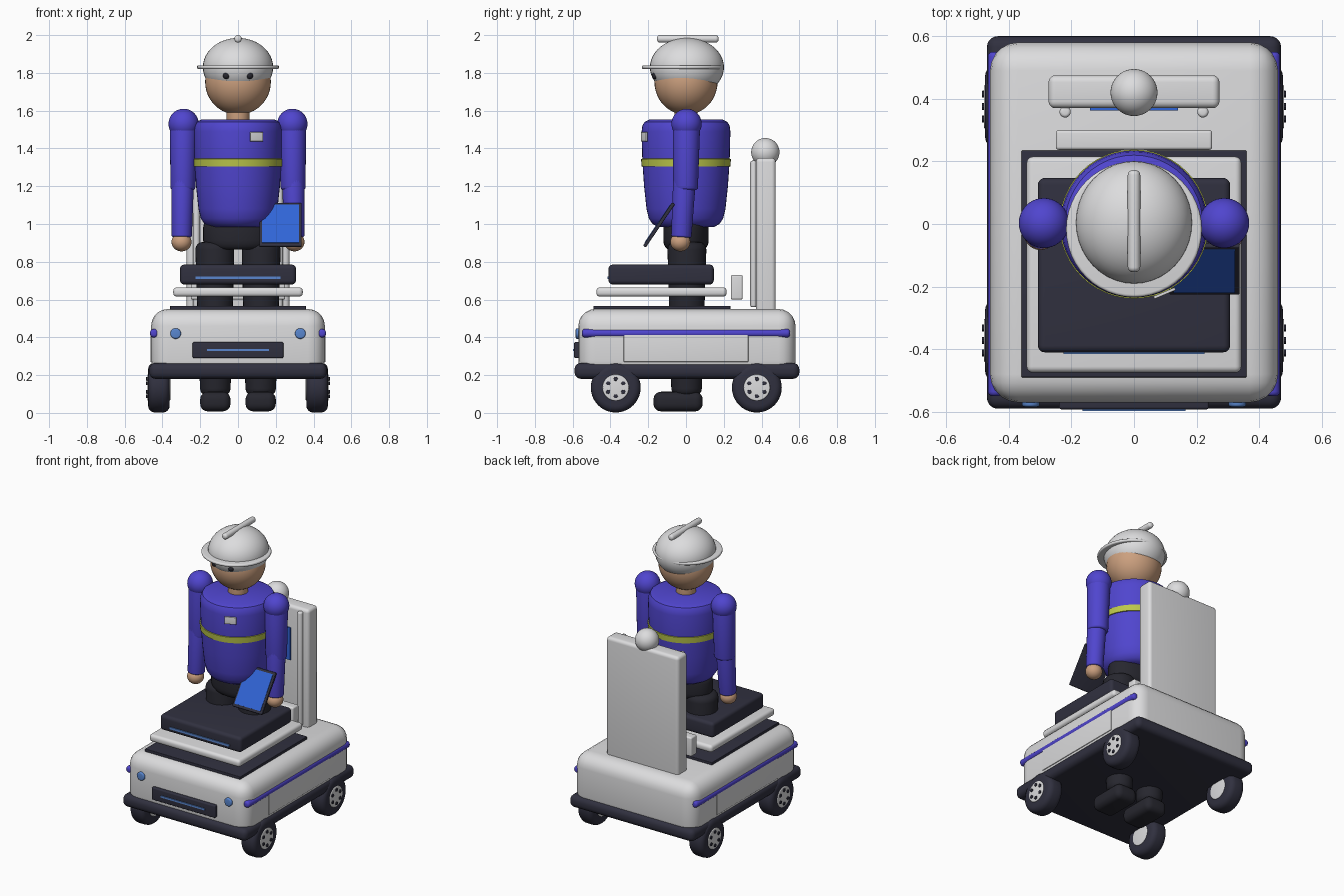
import bpy, bmesh, math
from mathutils import Matrix, Vector

cube = bpy.data.objects.get("Cube")
if cube:
    bpy.data.objects.remove(cube, do_unlink=True)


def material(name, rgb):
    m = bpy.data.materials.new(name)
    m.use_nodes = True
    m.diffuse_color = (*rgb, 1)
    m.node_tree.nodes["Principled BSDF"].inputs["Base Color"].default_value = (*rgb, 1)
    return m


WHITE = material("off white", (0.72, 0.72, 0.73))
DARK = material("dark slate", (0.03, 0.03, 0.05))
CLOTH = material("trouser black", (0.02, 0.02, 0.028))
PURPLE = material("violet blue", (0.08, 0.06, 0.62))
LIGHT = material("lamp blue", (0.10, 0.24, 0.62))
SCREEN = material("screen blue", (0.03, 0.13, 0.68))
SKIN = material("skin", (0.60, 0.35, 0.21))
YELLOW = material("safety yellow", (0.50, 0.57, 0.07))


def finish(name, bm, mat, matrix=Matrix()):
    """Turn a bmesh into a shaded object."""
    bmesh.ops.recalc_face_normals(bm, faces=bm.faces)
    bm.transform(matrix)
    me = bpy.data.meshes.new(name)
    bm.to_mesh(me)
    bm.free()
    me.materials.append(mat)
    me.polygons.foreach_set("use_smooth", [True] * len(me.polygons))
    me.set_sharp_from_angle(angle=math.radians(35))
    ob = bpy.data.objects.new(name, me)
    bpy.context.collection.objects.link(ob)
    return ob


def box(name, x, y, z, mat, bevel=0.0, matrix=Matrix()):
    """Box from (min, max) ranges with rounded edges."""
    bm = bmesh.new()
    size = [b - a for a, b in (x, y, z)]
    mid = [(a + b) / 2 for a, b in (x, y, z)]
    bmesh.ops.create_cube(bm, size=1)
    bmesh.ops.scale(bm, vec=size, verts=bm.verts)
    if bevel:
        bmesh.ops.bevel(bm, geom=list(bm.edges), offset=bevel, segments=5,
                        profile=0.5, affect='EDGES')
    return finish(name, bm, mat, matrix @ Matrix.Translation(mid))


def lathe(name, profile, mat, matrix=Matrix(), steps=40):
    """Revolve (radius, height) points around z."""
    bm = bmesh.new()
    vs = [bm.verts.new((r, 0, h)) for r, h in profile]
    es = [bm.edges.new(p) for p in zip(vs, vs[1:])]
    bmesh.ops.spin(bm, geom=vs + es, cent=(0, 0, 0), axis=(0, 0, 1),
                   angle=math.tau, steps=steps)
    bmesh.ops.remove_doubles(bm, verts=bm.verts, dist=1e-5)
    return finish(name, bm, mat, matrix)


def rod(name, a, b, ra, rb, mat, rim=0.01, steps=32):
    """Tapered cylinder from a to b with rounded rims."""
    a, b = Vector(a), Vector(b)
    length = (b - a).length
    arc = [(math.sin(t * math.pi / 8), math.cos(t * math.pi / 8)) for t in range(5)]
    prof = [(0, 0)] + [(ra - rim + rim * s, rim - rim * c) for s, c in arc]
    prof += [(rb - rim + rim * s, length - rim + rim * c) for s, c in reversed(arc)]
    prof.append((0, length))
    turn = (b - a).to_track_quat('Z', 'Y').to_matrix().to_4x4()
    return lathe(name, prof, mat, Matrix.Translation(a) @ turn, steps)


def ball(name, centre, radii, mat):
    bm = bmesh.new()
    bmesh.ops.create_uvsphere(bm, u_segments=40, v_segments=24, radius=1)
    return finish(name, bm, mat, Matrix.Translation(centre) @ Matrix.Diagonal((*radii, 1)))


# Cart body and bumper
box("bumper_skirt", (-.47, .47), (-.59, .60), (.18, .265), DARK, .035)
box("cart_body", (-.46, .46), (-.57, .58), (.185, .55), WHITE, .09)
box("front_grille", (-.24, .24), (-.592, -.54), (.29, .375), DARK, .008)
box("grille_light", (-.165, .165), (-.598, -.59), (.327, .339), LIGHT)

# Stacked platform
box("deck_plate", (-.36, .36), (-.49, .235), (.545, .567), DARK, .004)
box("platform_plate", (-.343, .343), (-.475, .215), (.615, .665), WHITE, .02)
box("platform_pad", (-.307, .307), (-.41, .147), (.68, .785), DARK, .022)
box("pad_light", (-.225, .225), (-.416, -.408), (.708, .722), LIGHT)

# Rear console
box("rear_panel", (-.273, .273), (.37, .475), (.53, .1 + 1.25), WHITE, .022)
box("panel_screen", (-.14, .14), (.362, .371), (.98, 1.2), SCREEN)
box("rear_ledge", (-.25, .25), (.237, .30), (.60, .73), WHITE, .01)
ball("beacon", (0, .42, 1.38), (.075, .075, .075), WHITE)

for side, s in (("left", 1), ("right", -1)):
    # Cart side details
    box(side + "_side_panel", sorted((s * .42, s * .464)), (-.33, .33), (.27, .42), WHITE, .004)
    rod(side + "_side_strip", (s * .444, -.55, .422), (s * .444, .55, .422),
        .023, .023, PURPLE, .015, 20)
    rod(side + "_headlight", (s * .33, -.55, .42), (s * .33, -.584, .42), .028, .028, LIGHT, .008)
    rod(side + "_panel_rail", (s * .22, .358, .56), (s * .22, .358, 1.335), .018, .018, WHITE, .01, 20)

    # Wheels with bolted hubs
    for end, y in (("front", -.372), ("rear", .375)):
        tag = side + "_" + end
        rod(tag + "_tyre", (s * .362, y, .134), (s * .476, y, .134), .132, .132, DARK, .035, 40)
        rod(tag + "_hub", (s * .358, y, .134), (s * .480, y, .134), .07, .07, WHITE, .006)
        for k in range(6):
            t = k * math.tau / 6 + math.pi / 6
            py, pz = y + .046 * math.cos(t), .134 + .046 * math.sin(t)
            rod(tag + "_bolt", (s * .47, py, pz), (s * .486, py, pz), .011, .011, DARK, .002, 10)

    # Legs and shoes
    box(side + "_shoe", sorted((s * .04, s * .2)), (-.172, .088), (.008, .112), CLOTH, .04)
    rod(side + "_leg", (s * .12, .003, .09), (s * .123, .005, .905), .081, .103, CLOTH, .04)

    # Arms and hands
    ball(side + "_shoulder", (s * .288, .003, 1.53), (.08, .08, .08), PURPLE)
    rod(side + "_upper_arm", (s * .288, .003, 1.54), (s * .292, -.003, 1.18), .072, .066, PURPLE, .015)
    rod(side + "_forearm", (s * .292, -.003, 1.32), (s * .298, -.025, .93), .062, .054, PURPLE, .01)
    ball(side + "_hand", (s * .299, -.03, .905), (.053, .053, .05), SKIN)
    ball(side + "_eye", (s * .062, -.163, 1.785), (.018, .018, .018), CLOTH)

# Torso
rod("pelvis", (0, 0, .865), (0, 0, 1.03), .185, .185, CLOTH, .05).scale = (1, .65, 1)
lathe("jacket", [(0, .983), (.15, .985), (.177, 1.0), (.197, 1.03), (.209, 1.08), (.222, 1.2),
                 (.231, 1.33), (.235, 1.49), (.231, 1.52), (.22, 1.54), (.195, 1.552), (0, 1.555)],
      PURPLE, steps=48)
lathe("reflective_band", [(.22, 1.303), (.235, 1.305), (.238, 1.345), (.22, 1.347)], YELLOW, steps=48)
box("chest_badge", (-.037, .037), (-.004, .006), (-.024, .024), WHITE, .002,
    Matrix.Translation((.098, -.222, 1.462)) @ Matrix.Rotation(.4, 4, 'Z'))
rod("neck", (0, 0, 1.52), (0, 0, 1.65), .062, .062, SKIN)

# Head and helmet
ball("head", (0, 0, 1.752), (.174, .167, .174), SKIN)
ball("helmet_dome", (0, .005, 1.83), (.186, .196, .155), WHITE)
rod("helmet_brim", (0, -.017, 1.82), (0, -.017, 1.84), .217, .217, WHITE, .009, 48)
rod("helmet_ridge", (0, -.153, 1.98), (0, .172, 1.98), .02, .02, WHITE, .015, 20)

# Tablet held in the left hand
tilt = Matrix.Translation((.225, -.143, .995)) @ Matrix.Rotation(math.radians(-34), 4, 'X')
box("tablet_frame", (-.112, .112), (-.009, .009), (-.138, .138), DARK, .005, tilt)
box("tablet_screen", (-.098, .098), (-.012, -.006), (-.12, .122), SCREEN, 0, tilt)
